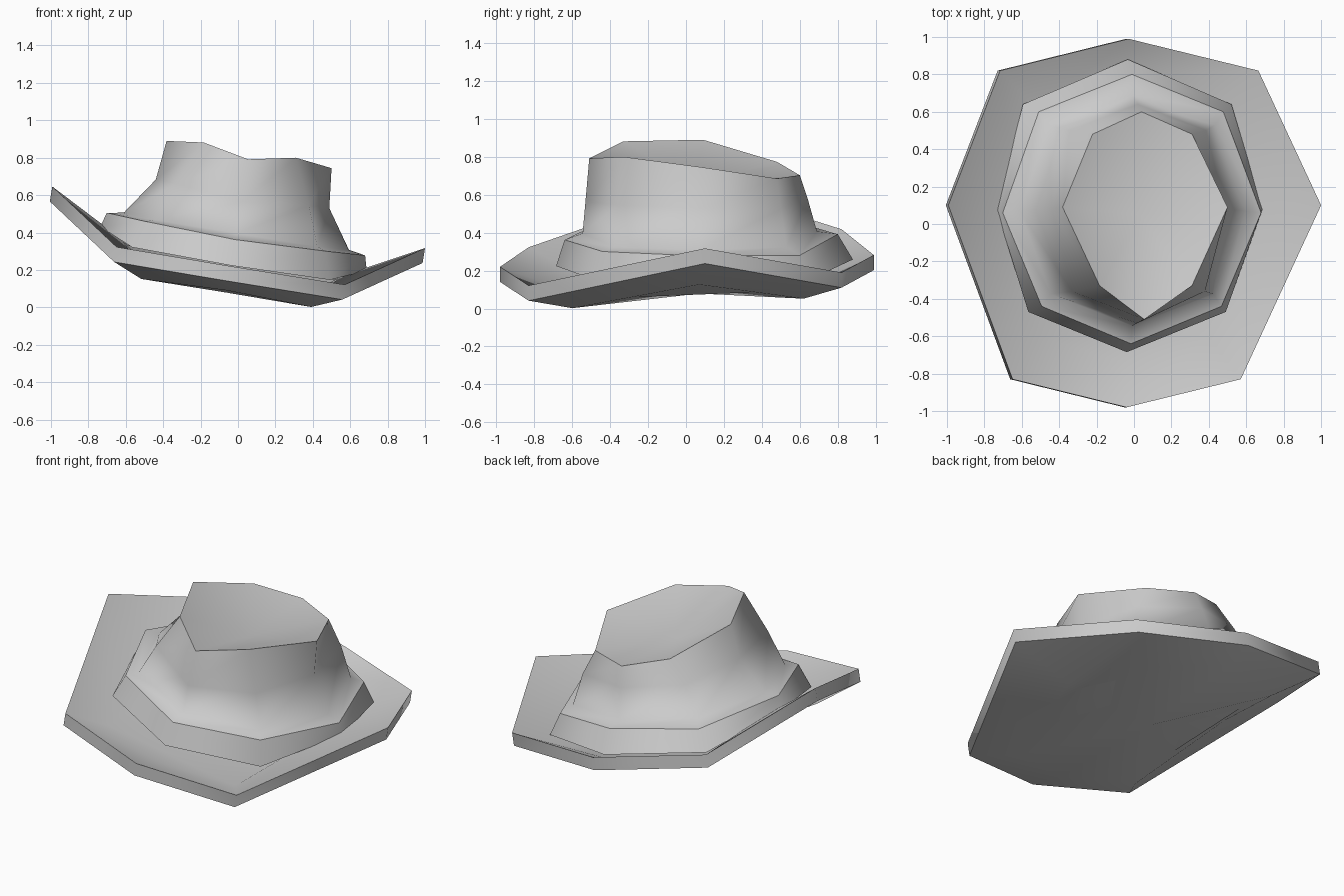
import bpy
import bmesh
import math
from mathutils import Matrix

cube = bpy.data.objects.get("Cube")
if cube:
    bpy.data.objects.remove(cube, do_unlink=True)

# One felt colour for the whole hat
felt = bpy.data.materials.new("grey_felt")
felt.use_nodes = True
felt_colour = (0.6, 0.6, 0.6, 1)
felt.diffuse_color = felt_colour
felt.node_tree.nodes["Principled BSDF"].inputs["Base Color"].default_value = felt_colour

# The hat is symmetric, then worn at a jaunty sideways tilt
TILT = Matrix.Translation((-0.077, 0, -0.008)) @ Matrix.Rotation(math.atan(0.165), 4, "Y")


def ring(front, front_corner, side, back_corner, back):
    """Eight-sided loop from its centre line points (y, z) and right half (x, y, z)."""
    half = [front_corner, side, back_corner]
    mirrored = [(-x, y, z) for x, y, z in reversed(half)]
    return [(0, *front), *half, (0, *back), *mirrored]


def shifted(loop, rise):
    return [(x, y, z + rise) for x, y, z in loop]


def close(bm, row, hub):
    """Fill a loop, as a fan round a hub point if there is one."""
    if hub is None:
        bm.faces.new(row)
        return
    centre = bm.verts.new(hub)
    for a, b in zip(row, row[1:] + row[:1]):
        bm.faces.new((a, b, centre))


def loft(name, loops, sharp=(), bottom_hub=None, top_hub=None):
    """Skin a stack of loops, close both ends and crease the chosen loops."""
    bm = bmesh.new()
    rows = [[bm.verts.new(p) for p in loop] for loop in loops]
    count = len(rows[0])
    for low, high in zip(rows, rows[1:]):
        for i in range(count):
            j = (i + 1) % count
            bm.faces.new((low[i], low[j], high[j], high[i]))
    close(bm, rows[0][::-1], bottom_hub)
    close(bm, rows[-1], top_hub)
    bmesh.ops.recalc_face_normals(bm, faces=bm.faces)
    for face in bm.faces:
        face.smooth = True
    for index in sharp:
        row = rows[index]
        for i in range(count):
            bm.edges.get((row[i], row[(i + 1) % count])).smooth = False
    bm.transform(TILT)
    mesh = bpy.data.meshes.new(name)
    bm.to_mesh(mesh)
    bm.free()
    mesh.materials.append(felt)
    part = bpy.data.objects.new(name, mesh)
    bpy.context.collection.objects.link(part)


# Brim: saddle-shaped sheet with its sides curled up and a dip under the band
brim_inner = ring((-0.74, 0.10), (0.46, -0.60, 0.086), (0.60, 0.07, 0.235),
                  (0.48, 0.62, 0.14), (0.80, 0.16))
brim_edge = ring((-0.98, 0.15), (0.618, -0.83, 0.152), (1.01, 0.10, 0.415),
                 (0.70, 0.82, 0.235), (0.99, 0.213))
loft("brim", [brim_inner, brim_edge, shifted(brim_edge, 0.081), shifted(brim_inner, 0.045)],
     sharp=(1, 2), bottom_hub=(0, 0.07, 0.088))

# Band: short collar round the foot of the crown
band_foot = ring((-0.685, 0.235), (0.535, -0.47, 0.245), (0.722, 0.08, 0.325),
                 (0.565, 0.64, 0.25), (0.88, 0.27))
band_top = ring((-0.64, 0.375), (0.487, -0.44, 0.393), (0.70, 0.06, 0.405),
                (0.50, 0.60, 0.375), (0.80, 0.405))
loft("hat_band", [band_foot, band_top], sharp=(0, 1))

# Crown: flared foot, upright wall and a dented top sloping to the back
crown_foot = ring((-0.545, 0.41), (0.44, -0.375, 0.41), (0.61, 0.07, 0.42),
                  (0.45, 0.53, 0.41), (0.69, 0.42))
crown_waist = ring((-0.53, 0.58), (0.36, -0.36, 0.62), (0.47, 0.08, 0.623),
                   (0.37, 0.50, 0.60), (0.64, 0.60))
crown_rim = ring((-0.51, 0.81), (0.25, -0.33, 0.86), (0.447, 0.09, 0.836),
                 (0.27, 0.48, 0.747), (0.60, 0.72))
loft("crown", [band_top, crown_foot, crown_waist, crown_rim],
     sharp=(0, 3), top_hub=(0, 0.05, 0.68))
